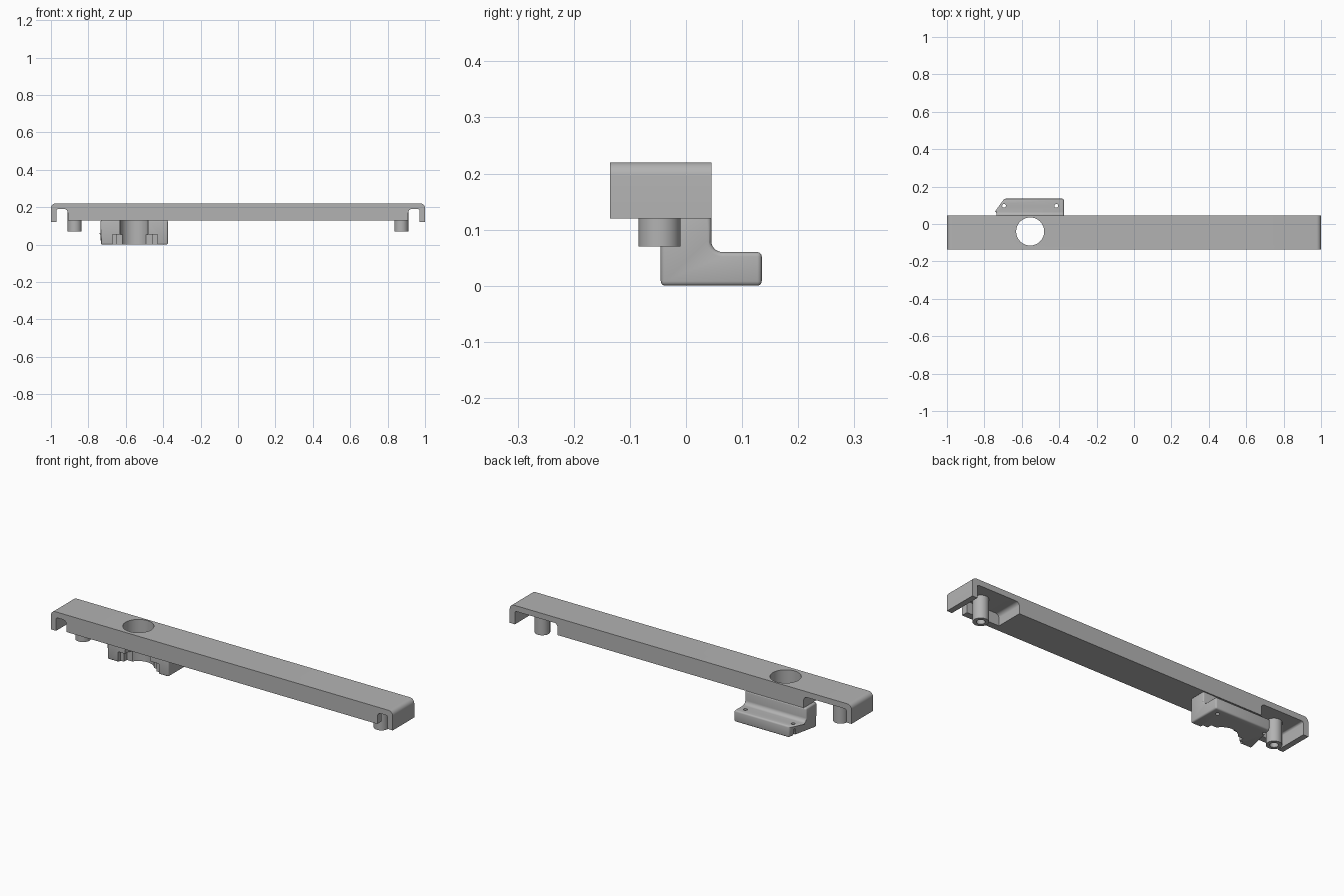
import bpy, bmesh, math
from mathutils import Vector

old = bpy.data.objects.get("Cube")
if old:
    bpy.data.objects.remove(old, do_unlink=True)

gray = bpy.data.materials.new("plain gray")
gray.use_nodes = True
color = (0.45, 0.45, 0.45, 1)
gray.diffuse_color = color
gray.node_tree.nodes["Principled BSDF"].inputs["Base Color"].default_value = color


def rounded(corners, steps=8):
    """Turn (u, v, radius) corners into an outline with arcs."""
    out = []
    for i, (u, v, r) in enumerate(corners):
        p = Vector((u, v))
        if not r:
            out.append(p)
            continue
        a = (Vector(corners[i - 1][:2]) - p).normalized()
        b = (Vector(corners[(i + 1) % len(corners)][:2]) - p).normalized()
        center = p + (a + b) * r
        for k in range(steps + 1):
            t = k / steps * math.pi / 2
            out.append(center - b * r * math.cos(t) - a * r * math.sin(t))
    return out


def prism(name, outline, axis, lo, hi):
    """Extrude an outline along x, y or z."""
    place = {"x": lambda p, d: (d, p[0], p[1]),
             "y": lambda p, d: (p[0], d, p[1]),
             "z": lambda p, d: (p[0], p[1], d)}[axis]
    bm = bmesh.new()
    rings = [[bm.verts.new(place(p, d)) for p in outline] for d in (lo, hi)]
    bm.faces.new(rings[0])
    bm.faces.new(rings[1])
    n = len(outline)
    for i in range(n):
        j = (i + 1) % n
        bm.faces.new((rings[0][i], rings[0][j], rings[1][j], rings[1][i]))
    bmesh.ops.recalc_face_normals(bm, faces=bm.faces)
    mesh = bpy.data.meshes.new(name)
    bm.to_mesh(mesh)
    bm.free()
    mesh.materials.append(gray)
    obj = bpy.data.objects.new(name, mesh)
    bpy.context.collection.objects.link(obj)
    return obj


def cylinder(name, x, y, r, lo, hi, n=48):
    ring = [(x + r * math.cos(math.tau * i / n), y + r * math.sin(math.tau * i / n))
            for i in range(n)]
    return prism(name, ring, "z", lo, hi)


def box(name, x0, x1, y0, y1, z0, z1):
    return prism(name, [(x0, y0), (x1, y0), (x1, y1), (x0, y1)], "z", z0, z1)


def apply(obj, mod):
    bpy.ops.object.select_all(action="DESELECT")
    bpy.context.view_layer.objects.active = obj
    obj.select_set(True)
    bpy.ops.object.modifier_apply(modifier=mod.name)


def cut(obj, cutter):
    cutter.hide_render = True
    mod = obj.modifiers.new("cut", "BOOLEAN")
    mod.operation = "DIFFERENCE"
    mod.solver = "EXACT"
    mod.object = cutter
    apply(obj, mod)
    bpy.data.objects.remove(cutter, do_unlink=True)


def smooth(obj):
    bpy.ops.object.select_all(action="DESELECT")
    bpy.context.view_layer.objects.active = obj
    obj.select_set(True)
    bpy.ops.object.shade_smooth_by_angle(angle=math.radians(30))


BACK, FRONT = 0.045, -0.135
HOLE_X, HOLE_Y, HOLE_R = -0.555, -0.04, 0.075

# Long bar with rounded ends and slightly deeper end walls
bar = prism("bar", rounded([
    (-1, 0.12, 0), (-0.97, 0.12, 0), (-0.97, 0.13, 0), (0.97, 0.13, 0),
    (0.97, 0.12, 0), (1, 0.12, 0), (1, 0.22, 0.025), (-1, 0.22, 0.025)]),
    "y", FRONT, BACK)

# End pockets open to the back, with a narrow slot through the front
for side in (-1, 1):
    for inner, y0, y1 in ((0.72, -0.1, 0.1), (0.91, -0.2, -0.09)):
        outline = rounded([(side * inner, 0.1, 0), (side * 0.97, 0.1, 0),
                           (side * 0.97, 0.19, 0.01), (side * inner, 0.19, 0.02)])
        cut(bar, prism("pocket_cutter", outline, "y", y0, y1))
cut(bar, cylinder("hole_cutter", HOLE_X, HOLE_Y, HOLE_R, -0.1, 0.4, 64))
smooth(bar)

# Hollow pegs hanging from the pocket ceilings
for side, label in ((-1, "right"), (1, "left")):
    peg = cylinder(label + "_peg", side * 0.873, -0.047, 0.0375, 0.07, 0.195)
    cut(peg, cylinder("bore_cutter", side * 0.873, -0.047, 0.02, 0, 0.16))
    smooth(peg)

# Mounting bracket with a flange behind the bar
bracket = prism("bracket", rounded([
    (-0.045, 0, 0), (0.135, 0, 0), (0.135, 0.06, 0),
    (BACK, 0.06, 0.02), (BACK, 0.13, 0), (-0.045, 0.13, 0)]),
    "x", -0.735, -0.375)
for v in bracket.data.vertices:
    if v.co.x < -0.7 and v.co.y > 0.1:
        v.co.x += 0.04
bevel = bracket.modifiers.new("soft edges", "BEVEL")
bevel.width = 0.008
bevel.segments = 3
bevel.limit_method = "ANGLE"
bevel.angle_limit = math.radians(50)
apply(bracket, bevel)
cut(bracket, cylinder("hole_cutter", HOLE_X, HOLE_Y, HOLE_R, -0.1, 0.4, 64))

# Stepped recess between the bracket legs and the screw holes in the flange
cut(bracket, box("recess_cutter", -0.67, -0.43, -0.1, -0.025, -0.1, 0.055))
cut(bracket, box("recess_cutter", -0.65, -0.46, -0.1, 0.0, -0.1, 0.055))
for x in (-0.695, -0.415):
    cut(bracket, cylinder("screw_cutter", x, 0.097, 0.01, -0.1, 0.1, 24))
smooth(bracket)
